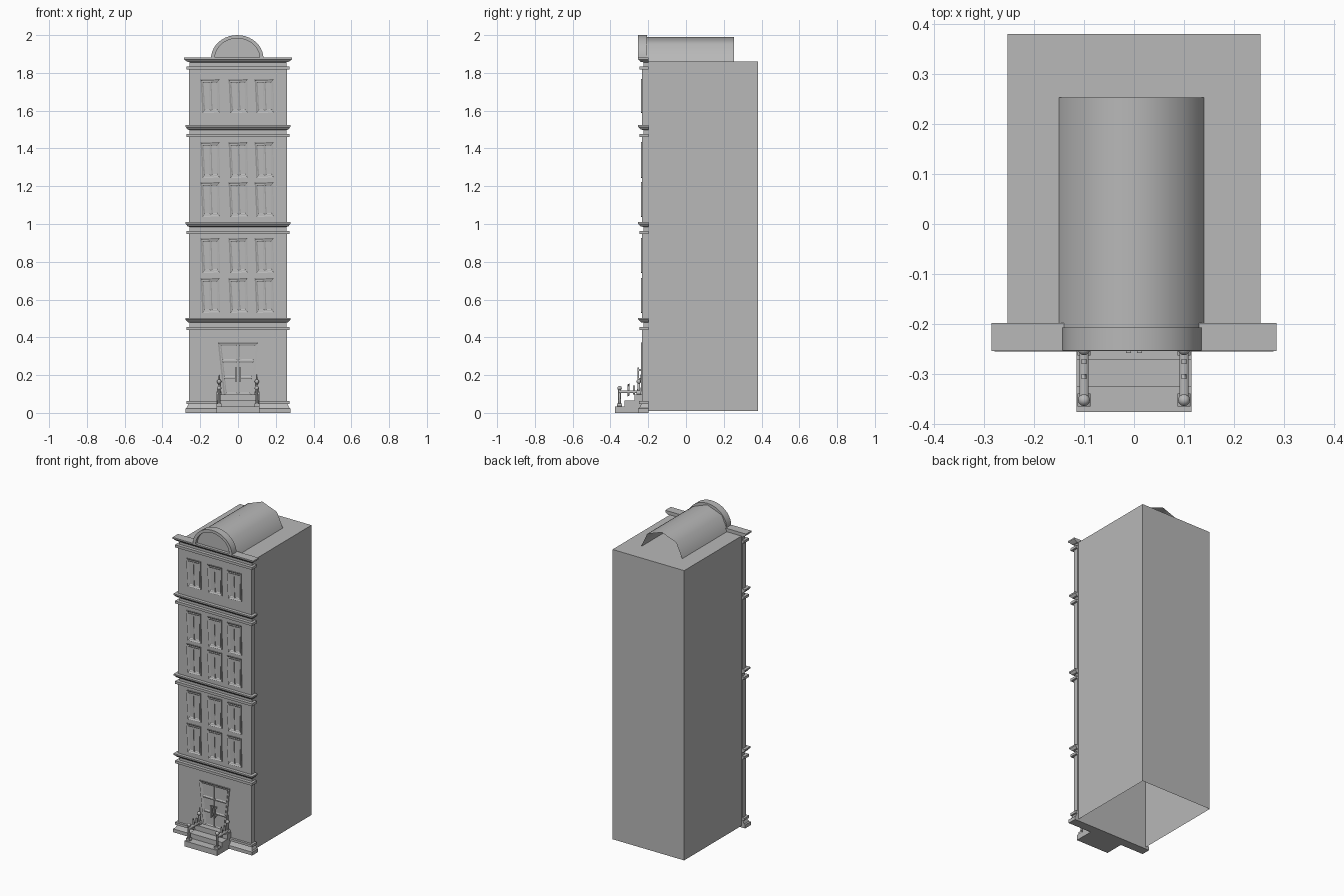
import bpy, bmesh, math
from mathutils import Matrix, Vector

cube = bpy.data.objects.get("Cube")
if cube:
    bpy.data.objects.remove(cube)

stone = bpy.data.materials.new("plain grey")
stone.use_nodes = True
GREY = (0.48, 0.48, 0.48, 1)
stone.diffuse_color = GREY
stone.node_tree.nodes["Principled BSDF"].inputs["Base Color"].default_value = GREY

WALL = -0.233   # front plane of the facade
BACK = -0.198   # plane where the facade meets the body


def finish(name, bm, smooth=False, recalc=True):
    if recalc:
        bmesh.ops.recalc_face_normals(bm, faces=bm.faces[:])
    me = bpy.data.meshes.new(name)
    bm.to_mesh(me)
    bm.free()
    me.materials.append(stone)
    ob = bpy.data.objects.new(name, me)
    bpy.context.collection.objects.link(ob)
    if smooth:
        for p in me.polygons:
            p.use_smooth = abs(p.normal.y) < 0.9
    return ob


def add_box(bm, x0, x1, y0, y1, z0, z1):
    geo = bmesh.ops.create_cube(bm, size=1)["verts"]
    for v in geo:
        v.co = ((x0 + x1) / 2 + v.co.x * (x1 - x0),
                (y0 + y1) / 2 + v.co.y * (y1 - y0),
                (z0 + z1) / 2 + v.co.z * (z1 - z0))


def box(name, *dims):
    bm = bmesh.new()
    add_box(bm, *dims)
    return finish(name, bm)


def moulding(name, rings):
    """Stack of rectangles: each ring is (height, half width, front y)."""
    bm = bmesh.new()
    loops = [[bm.verts.new(c) for c in ((-w, BACK, z), (-w, y, z), (w, y, z), (w, BACK, z))]
             for z, w, y in rings]
    for a, b in zip(loops, loops[1:]):
        for i in range(4):
            j = (i + 1) % 4
            bm.faces.new((a[i], a[j], b[j], b[i]))
    bm.faces.new(loops[0])
    bm.faces.new(loops[-1])
    return finish(name, bm)


def add_plate(bm, quad, y0, y1, border, sink):
    """Thin raised plate with an inset, sunken centre; quad is (x, z) corners."""
    back = [bm.verts.new((x, y0, z)) for x, z in quad]
    front = [bm.verts.new((x, y1, z)) for x, z in quad]
    for i in range(4):
        j = (i + 1) % 4
        bm.faces.new((back[i], back[j], front[j], front[i]))
    face = bm.faces.new(front)
    face.normal_update()
    bmesh.ops.inset_region(bm, faces=[face], thickness=border, depth=0)
    shift = Vector((0, sink, 0))
    for v in face.verts:
        v.co += shift
    return face


def lerp(a, b, t):
    return a[0] + (b[0] - a[0]) * t, a[1] + (b[1] - a[1]) * t


def opening(name, quad, border, cuts):
    """Frame around two leaves; quad order bottom left, bottom right, top right, top left."""
    bm = bmesh.new()
    face = add_plate(bm, quad, WALL + 0.003, WALL - 0.006, border, 0.005)
    bl, br, tr, tl = sorted_corners(face)
    for side in (0, 1):
        b0, b1 = lerp(bl, br, side / 2 + 0.02), lerp(bl, br, side / 2 + 0.48)
        t0, t1 = lerp(tl, tr, side / 2 + 0.02), lerp(tl, tr, side / 2 + 0.48)
        for k in range(cuts):
            lo, hi = (k + 0.03) / cuts, (k + 0.97) / cuts
            leaf = (lerp(b0, t0, lo), lerp(b1, t1, lo), lerp(b1, t1, hi), lerp(b0, t0, hi))
            add_plate(bm, leaf, WALL, WALL - 0.004, 0.008, 0.003)
    return finish(name, bm)


def sorted_corners(face):
    pts = sorted(((v.co.x, v.co.z) for v in face.verts), key=lambda p: p[1])
    low, high = sorted(pts[:2]), sorted(pts[2:])
    return low[0], low[1], high[1], high[0]


# Hollow body, open at the bottom and behind the facade
bm = bmesh.new()
add_box(bm, -0.253, 0.253, BACK, 0.38, 0.01, 1.86)
bm.normal_update()
bmesh.ops.delete(bm, geom=[f for f in bm.faces if f.normal.z < -0.9 or f.normal.y < -0.9],
                 context='FACES')
finish("building_body", bm, recalc=False)

# Facade panels, one per storey
for i, (lo, hi) in enumerate(((0.05, 0.45), (0.49, 0.96), (1.0, 1.47), (1.51, 1.83))):
    box(f"facade_panel_{i}", -0.259, 0.259, WALL, BACK, lo, hi)

# Base moulding and the string courses between storeys
moulding("base_moulding", ((0, .279, -.255), (.022, .279, -.255), (.026, .272, -.248),
                           (.048, .262, -.236), (.048, .273, -.248), (.063, .273, -.248)))
for i, z in enumerate((0.44, 0.947, 1.46, 1.818)):
    w = 0.007 if i == 3 else 0
    moulding(f"cornice_{i}", ((z, .272, -.247), (z + .016, .272, -.247), (z + .016, .256, -.226),
                              (z + .038, .256, -.226), (z + .04, .266, -.24),
                              (z + .05, .274 + w, -.248), (z + .054, .278 + w, -.254),
                              (z + .063, .278 + w, -.254)))

# Slightly crooked windows
rows = ((0.529, 0.714), (0.74, 0.926), (1.037, 1.222), (1.243, 1.434), (1.587, 1.767))
for r, (lo, hi) in enumerate(rows):
    for c, x in enumerate((-0.198, -0.05, 0.088)):
        quad = ((x + 0.009, lo), (x + 0.103, lo + 0.003), (x + 0.1, hi), (x, hi - 0.003))
        opening(f"window_{r}_{c}", quad, 0.011, 1)

# Double door, wider at the top, with pull handles
opening("front_door", ((-.076, .09), (.076, .09), (.107, .372), (-.107, .372)), 0.012, 3)
bm = bmesh.new()
for s in (-1, 1):
    add_box(bm, s * .011 - .005, s * .011 + .005, -.258, -.25, .167, .24)
    for z in (.18, .227):
        add_box(bm, s * .011 - .004, s * .011 + .004, -.252, WALL, z - .006, z + .006)
finish("door_handles", bm)

# Front steps
for i, (y, z) in enumerate(((-.376, .035), (-.325, .066), (-.272, .098))):
    box(f"step_{i}", -.115, .115, y, WALL, 0 if i == 0 else z - .032, z)


def add_post(bm, x, y, z0, z1):
    """Square foot, round shaft and ball finial."""
    add_box(bm, x - .013, x + .013, y - .013, y + .013, z0, z0 + .014)
    bmesh.ops.create_cone(bm, cap_ends=True, segments=10, radius1=.009, radius2=.007,
                          depth=z1 - z0 - .02,
                          matrix=Matrix.Translation((x, y, (z0 + z1 - .02) / 2)))
    bmesh.ops.create_uvsphere(bm, u_segments=12, v_segments=8, radius=.012,
                              matrix=Matrix.Translation((x, y, z1 - .012)))


# Stair railings
for side, x in (("right", -.1), ("left", .1)):
    bm = bmesh.new()
    add_post(bm, x, -.352, .035, .143)
    add_post(bm, x, -.25, .098, .178)
    for y, z in ((-.305, .066), (-.275, .098)):
        top = .108 + (y + .352) * .48
        add_box(bm, x - .005, x + .005, y - .005, y + .005, z, top)
    n0 = len(bm.verts)
    add_box(bm, x - .009, x + .009, -.352, -.24, .104, .118)
    bm.verts.ensure_lookup_table()
    for v in bm.verts[n0:]:
        v.co.z += (v.co.y + .352) * .48
    finish(f"{side}_railing", bm, smooth=True)

# Barrel vault on the roof, an open faceted shell
bm = bmesh.new()
ends = [[bm.verts.new((-.005 + .145 * math.cos(a), y, 1.86 + .13 * math.sin(a)))
         for a in (math.pi * i / 4 for i in range(5))] for y in (-.207, .253)]
for i in range(4):
    bm.faces.new((ends[0][i], ends[0][i + 1], ends[1][i + 1], ends[1][i]))
finish("roof_vault", bm, smooth=True)


def half_disc(name, rx, rz, y0, y1, hole=0):
    """Half-round slab, or an arch band when hole is its inner scale."""
    bm = bmesh.new()
    outline = [(math.cos(math.pi * i / 20), math.sin(math.pi * i / 20)) for i in range(21)]
    inner = [(c * hole, s * hole) for c, s in outline] if hole else []
    sets = [[[bm.verts.new((-.004 + c * rx, y, 1.875 + s * rz)) for c, s in pts]
             for pts in (outline, inner)] for y in (y0, y1)]
    for (o, n) in sets:
        if hole:
            for i in range(20):
                bm.faces.new((o[i], o[i + 1], n[i + 1], n[i]))
        else:
            bm.faces.new(o)
    for ring in (0, 1) if hole else (0,):
        a, b = sets[0][ring], sets[1][ring]
        for i in range(20):
            bm.faces.new((a[i], a[i + 1], b[i + 1], b[i]))
    return finish(name, bm, smooth=True)


# Round pediment above the top cornice
half_disc("pediment_arch", .139, .125, -.253, -.207, hole=.86)
half_disc("pediment_panel", .125, .112, -.235, -.21)
